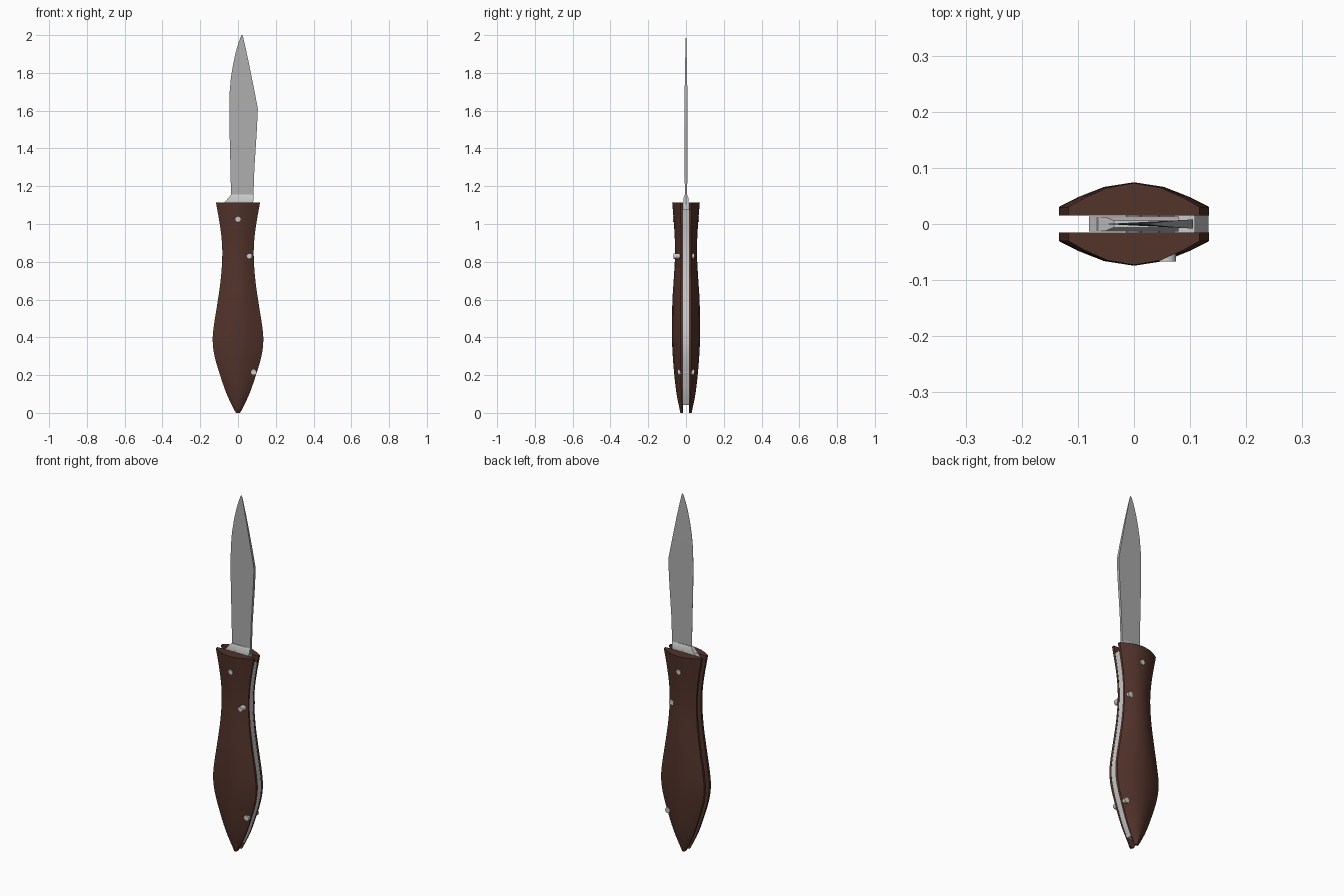
import bpy
import bmesh
import math
from mathutils import Vector

cube = bpy.data.objects.get("Cube")
if cube:
    bpy.data.objects.remove(cube, do_unlink=True)


def material(name, colour):
    mat = bpy.data.materials.new(name)
    mat.use_nodes = True
    mat.diffuse_color = (*colour, 1)
    mat.node_tree.nodes["Principled BSDF"].inputs["Base Color"].default_value = (*colour, 1)
    return mat


wood = material("brown wood", (0.085, 0.033, 0.024))
steel = material("blade steel", (0.42, 0.42, 0.42))
bright = material("bright steel", (0.6, 0.6, 0.6))


def finish(name, bm, mat, angle=25):
    bmesh.ops.recalc_face_normals(bm, faces=bm.faces)
    mesh = bpy.data.meshes.new(name)
    bm.to_mesh(mesh)
    bm.free()
    mesh.materials.append(mat)
    mesh.shade_smooth()
    mesh.set_sharp_from_angle(angle=math.radians(angle))
    obj = bpy.data.objects.new(name, mesh)
    bpy.context.collection.objects.link(obj)
    return obj


def loft(name, sections, mat, angle=25):
    """Skin a stack of closed sections and cap both ends."""
    bm = bmesh.new()
    rings = [[bm.verts.new(p) for p in s] for s in sections]
    n = len(rings[0])
    for a, b in zip(rings, rings[1:]):
        for i in range(n):
            j = (i + 1) % n
            bm.faces.new((a[i], a[j], b[j], b[i]))
    bm.faces.new(rings[0])
    bm.faces.new(rings[-1])
    return finish(name, bm, mat, angle)


def spline(points, steps):
    """Smooth curve through the given points."""
    pts = [Vector(p) for p in points]
    pts = [pts[0]] + pts + [pts[-1]]
    out = []
    for a, b, c, d in zip(pts, pts[1:], pts[2:], pts[3:]):
        for k in range(steps):
            t = k / steps
            out.append(b + (c - a) * (t / 2) + (a * 2 - b * 5 + c * 4 - d) * (t * t / 2)
                       + (b * 3 - a - c * 3 + d) * (t ** 3 / 2))
    return out + [pts[-1]]


# Handle profile: height, half width, outer depth at the middle
GAP = 0.015
profile = spline([(0, .01, .03), (.02, .022, .034), (.1, .06, .05), (.2, .095, .062),
                  (.3, .124, .07), (.38, .134, .074), (.46, .128, .074), (.6, .106, .072),
                  (.72, .09, .064), (.85, .083, .058), (.97, .092, .062),
                  (1.115, .117, .073)], 3)

# Domed wooden scales, front and back
dome = [(-1, .26), (-.75, .55), (-.4, .86), (0, 1), (.4, .86), (.75, .55), (1, .26)]
for side, name in ((-1, "front_scale"), (1, "back_scale")):
    sections = []
    for z, w, depth in profile:
        ring = [(t * w, side * (GAP + h * (depth - GAP)), z) for t, h in dome]
        sections.append(ring + [(w, side * GAP, z), (-w, side * GAP, z)])
    loft(name, sections, wood)

# Back spring filling one side of the slot, following the handle edge
sections = []
for z, w, depth in profile:
    if .03 < z < 1.11:
        x = w - .001
        sections.append([(x - .038, -GAP, z), (x, -GAP, z), (x, GAP, z), (x - .038, GAP, z)])
loft("back_spring", sections, bright)

# Wedge blade: height, cutting edge x, spine x
outline = [(1.1, -.036, .08), (1.3, -.04, .087), (1.5, -.045, .1), (1.61, -.046, .105),
           (1.7, -.044, .088), (1.78, -.037, .072), (1.85, -.025, .058),
           (1.91, -.012, .045), (1.96, .003, .034), (1.99, .014, .027), (2.0, .02, .023)]
sections = []
for z, edge, spine in outline:
    t = .0005 + .0075 * (spine - edge) / .15
    sections.append([(edge, -.0004, z), (spine, -t, z), (spine, t, z), (edge, .0004, z)])
loft("blade", sections, steel)

# Tang at the blade root, with a tapered shoulder above the handle
def plate(x0, x1, y, z):
    return [(x0, -y, z), (x1, -y, z), (x1, y, z), (x0, y, z)]


loft("tang", [plate(-.05, .07, .0135, .96), plate(-.08, .079, .0135, 1.0),
              plate(-.08, .079, .0135, 1.1), plate(-.066, .079, .0135, 1.122)], bright)
loft("blade_shoulder", [plate(-.066, .079, .0135, 1.12), plate(-.05, .079, .012, 1.14),
                        plate(-.036, .08, .006, 1.155)], bright)


# Pins through the handle: centre x, z, front y, back y
def pin(name, x, z, front, back, radius=.015):
    sections = []
    for y in (front, back):
        sections.append([(x + radius * math.cos(a * math.tau / 12), y,
                          z + radius * math.sin(a * math.tau / 12)) for a in range(12)])
    loft(name, sections, bright, 40)


pin("pivot_pin", 0, 1.025, -.069, .069, .014)
pin("middle_pin", .06, .83, -.067, .046)
pin("lower_pin", .084, .215, -.045, .045)
